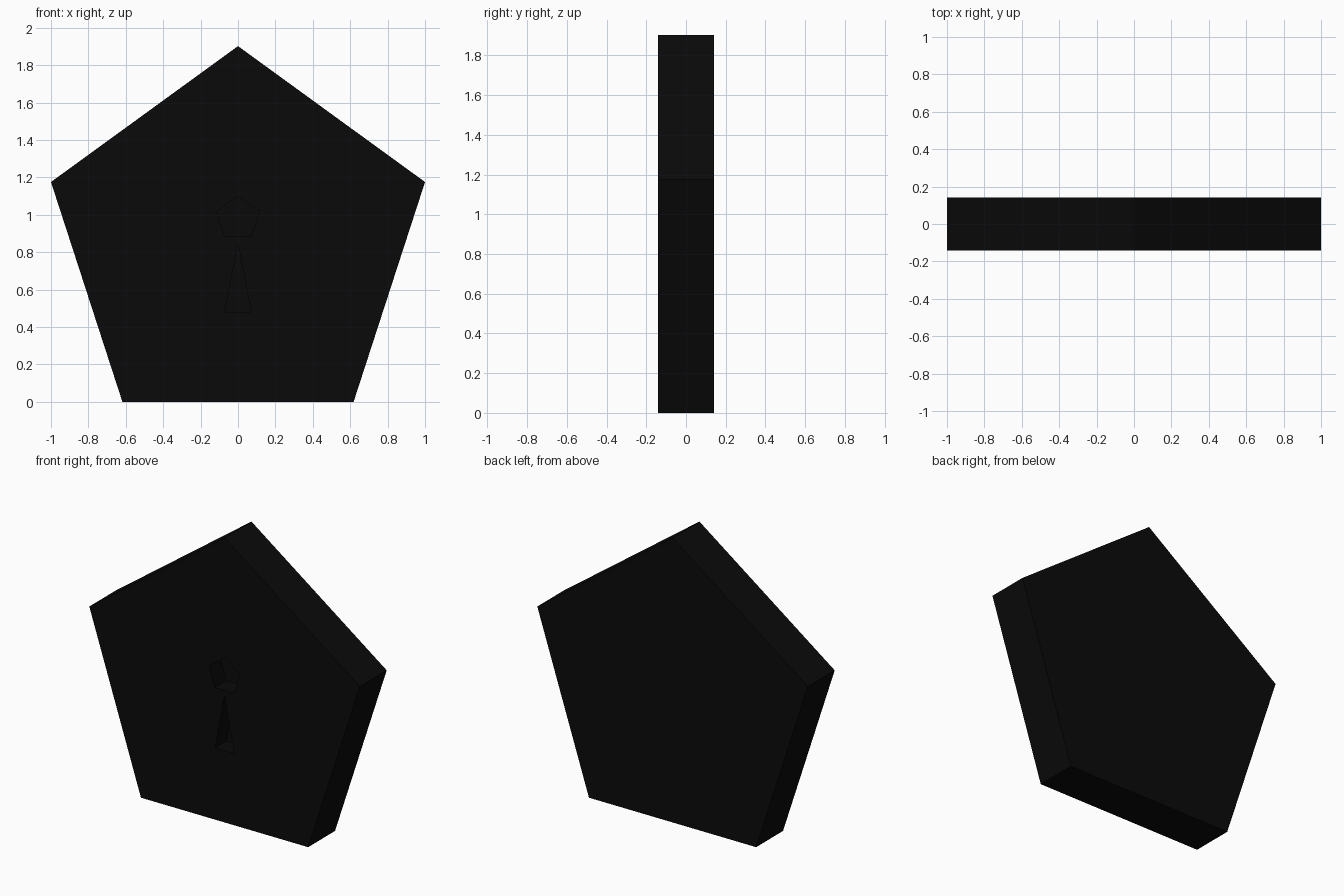
import bpy, bmesh, math

if "Cube" in bpy.data.objects:
    bpy.data.objects.remove(bpy.data.objects["Cube"])

HALF_DEPTH = 0.142
RECESS = 0.12


def pentagon(radius, cz):
    return [(radius * math.cos(math.radians(90 + 72 * i)),
             cz + radius * math.sin(math.radians(90 + 72 * i))) for i in range(5)]


def prism(name, profile, y0, y1):
    """Extrude an x-z outline from y0 to y1."""
    bm = bmesh.new()
    face = bm.faces.new([bm.verts.new((x, y0, z)) for x, z in profile])
    ext = bmesh.ops.extrude_face_region(bm, geom=[face])
    moved = [v for v in ext["geom"] if isinstance(v, bmesh.types.BMVert)]
    bmesh.ops.translate(bm, verts=moved, vec=(0, y1 - y0, 0))
    bmesh.ops.recalc_face_normals(bm, faces=bm.faces)
    mesh = bpy.data.meshes.new(name)
    bm.to_mesh(mesh)
    bm.free()
    obj = bpy.data.objects.new(name, mesh)
    bpy.context.collection.objects.link(obj)
    return obj


# Pentagonal slab, width 2, standing on its flat edge
R = 1 / math.cos(math.radians(18))
body = prism("lock_body", pentagon(R, R * math.cos(math.radians(36))),
             -HALF_DEPTH, HALF_DEPTH)
black = bpy.data.materials.new("black")
black.diffuse_color = (0.003, 0.003, 0.003, 1)
black.use_nodes = True
black.node_tree.nodes["Principled BSDF"].inputs["Base Color"].default_value = black.diffuse_color
body.data.materials.append(black)

# Keyhole recess: small pentagon above a narrow triangle
outlines = {
    "keyhole_top_cutter": pentagon(0.12, 0.98),
    "keyhole_slot_cutter": [(0, 0.85), (-0.07, 0.48), (0.07, 0.48)],
}
for name, outline in outlines.items():
    cutter = prism(name, outline, -HALF_DEPTH - 0.1, -HALF_DEPTH + RECESS)
    cutter.data.materials.append(black)
    mod = body.modifiers.new(name, "BOOLEAN")
    mod.operation = "DIFFERENCE"
    mod.solver = "EXACT"
    mod.object = cutter
    cutter.hide_render = True
    cutter.display_type = "WIRE"
